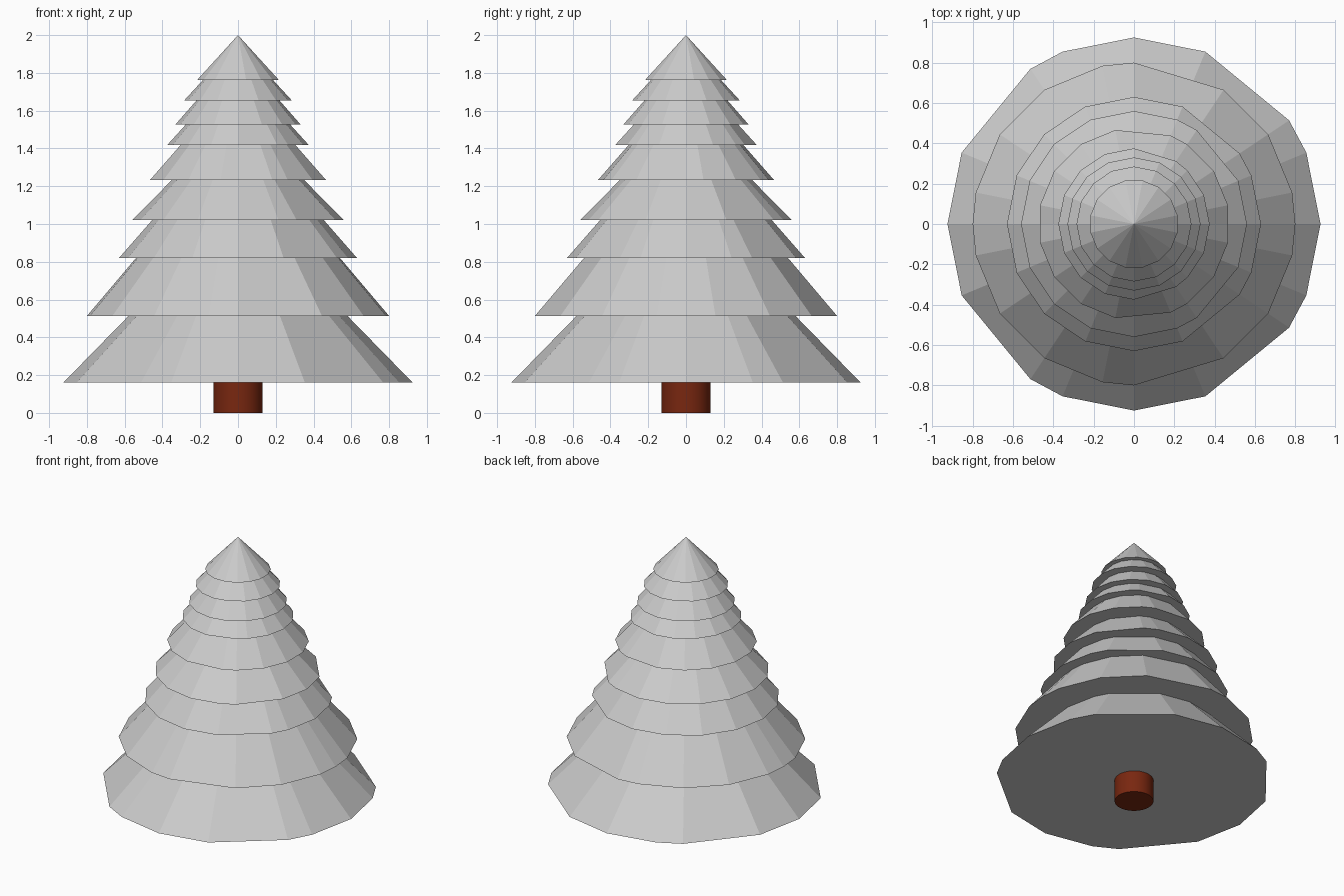
import bpy, bmesh, math

if "Cube" in bpy.data.objects:
    bpy.data.objects.remove(bpy.data.objects["Cube"])

STEP = math.tau / 32
EVEN = (0, 2, 4, 6, 8, 10, 12, 14, 16)
ODD = (1, 3, 5, 7, 9, 11, 13, 15)

# each tier: bottom z, bottom radius, top radius, corners of the +y half in 32nds of a turn
TIERS = [
    (0.16, 0.925, 0.58, (0, 2, 3, 6, 8, 10, 11, 14, 16)),
    (0.513, 0.80, 0.54, (0, 1, 3, 5, 8, 9, 11, 13, 15, 16)),
    (0.82, 0.63, 0.455, (0, 2, 3, 6, 8, 10, 12, 14, 16)),
    (1.02, 0.56, 0.35, (0, 2, 5, 6, 8, 10, 12, 14, 16)),
    (1.233, 0.475, 0.31, (1, 3, 5, 6, 9, 11, 13, 15)),
    (1.418, 0.375, 0.275, (0, 2, 4, 5, 8, 10, 12, 14, 16)),
    (1.528, 0.33, 0.22, EVEN),
    (1.654, 0.285, 0.185, EVEN),
    (1.763, 0.22, 0.0, ODD),
]


def branch_tier(index, z0, z1, r0, r1, half):
    """Flat-faced cone section with a closed underside."""
    corners = sorted({k % 32 for k in half} | {-k % 32 for k in half})
    bm = bmesh.new()

    def ring(r, z):
        return [bm.verts.new((r * math.cos(k * STEP), r * math.sin(k * STEP), z))
                for k in corners]

    low = ring(r0, z0)
    n = len(low)
    bm.faces.new(low[::-1])
    if r1 > 0:
        high = ring(r1, z1)
        for i in range(n):
            j = (i + 1) % n
            bm.faces.new((low[i], low[j], high[j], high[i]))
    else:
        tip = bm.verts.new((0, 0, z1))
        for i in range(n):
            bm.faces.new((low[i], low[(i + 1) % n], tip))
    mesh = bpy.data.meshes.new(f"branch_tier_{index}")
    bm.to_mesh(mesh)
    bm.free()
    obj = bpy.data.objects.new(mesh.name, mesh)
    bpy.context.collection.objects.link(obj)


# stacked branch tiers, each reaching the underside of the next
for i, (z, r0, r1, half) in enumerate(TIERS):
    top = TIERS[i + 1][0] if i + 1 < len(TIERS) else 2.0
    branch_tier(i + 1, z, top, r0, r1, half)

# trunk
bpy.ops.mesh.primitive_cylinder_add(vertices=32, radius=0.13, depth=0.16, location=(0, 0, 0.08))
trunk = bpy.context.object
trunk.name = "trunk"
bpy.ops.object.shade_smooth_by_angle()
bark = bpy.data.materials.new("bark")
bark.diffuse_color = (0.19, 0.02, 0.005, 1)
bark.use_nodes = True
bark.node_tree.nodes["Principled BSDF"].inputs["Base Color"].default_value = bark.diffuse_color
trunk.data.materials.append(bark)
